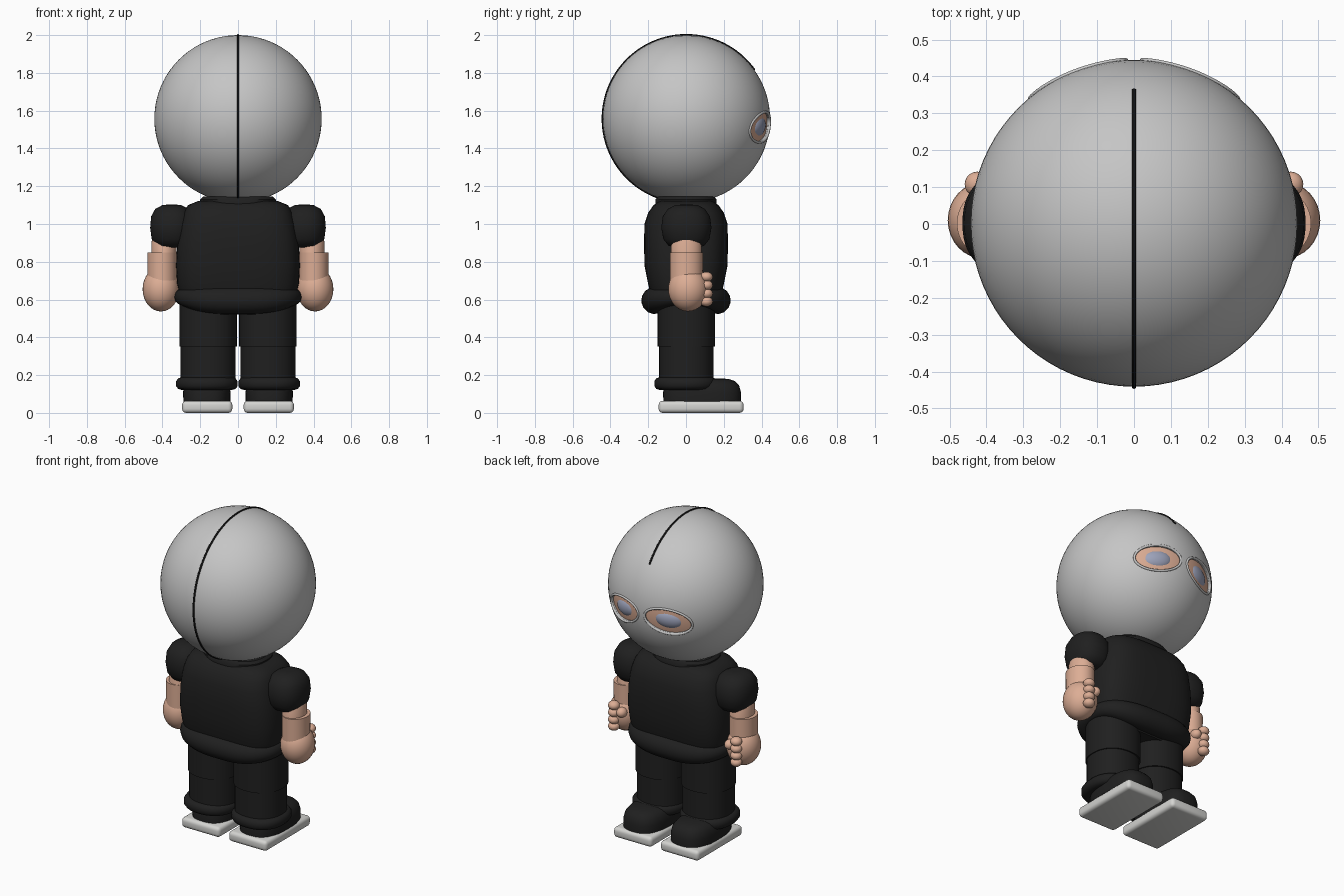
import bpy, bmesh
from math import sin, cos, pi, radians, copysign
from mathutils import Vector, Quaternion

cube = bpy.data.objects.get("Cube")
if cube:
    bpy.data.objects.remove(cube, do_unlink=True)


def material(name, rgb):
    m = bpy.data.materials.new(name)
    m.use_nodes = True
    m.diffuse_color = (*rgb, 1)
    m.node_tree.nodes["Principled BSDF"].inputs["Base Color"].default_value = (*rgb, 1)
    return m


GREY = material("mask grey", (0.56, 0.56, 0.56))
BLACK = material("black cloth", (0.014, 0.014, 0.014))
SEAM = material("seam black", (0.005, 0.005, 0.005))
SKIN = material("skin", (0.72, 0.42, 0.3))
EYE = material("eye slate blue", (0.34, 0.37, 0.5))
SOLE = material("sole white", (0.66, 0.66, 0.64))


def finish(bm, name, mat, angle=40):
    bmesh.ops.recalc_face_normals(bm, faces=bm.faces)
    me = bpy.data.meshes.new(name)
    bm.to_mesh(me)
    bm.free()
    me.materials.append(mat)
    ob = bpy.data.objects.new(name, me)
    bpy.context.collection.objects.link(ob)
    smooth(ob, angle)
    return ob


def smooth(ob, angle=40):
    bpy.ops.object.select_all(action='DESELECT')
    ob.select_set(True)
    bpy.context.view_layer.objects.active = ob
    bpy.ops.object.shade_smooth_by_angle(angle=radians(angle))


def ball(name, mat, loc, size, rot=None, seg=32):
    bm = bmesh.new()
    bmesh.ops.create_uvsphere(bm, u_segments=seg, v_segments=seg // 2, radius=1)
    bmesh.ops.scale(bm, vec=size, verts=bm.verts)
    if rot:
        bmesh.ops.transform(bm, matrix=rot.to_matrix().to_4x4(), verts=bm.verts)
    bmesh.ops.translate(bm, vec=loc, verts=bm.verts)
    return finish(bm, name, mat)


def oval(t, hx, hy, power):
    c, s = cos(t), sin(t)
    return (copysign(abs(c) ** (2 / power), c) * hx,
            copysign(abs(s) ** (2 / power), s) * hy)


def loft(name, mat, centre, sections, power=2, n=48):
    """Stack of rounded outlines: sections are (z, half width, half depth)."""
    bm = bmesh.new()
    rings = []
    for z, hx, hy in sections:
        pts = [oval(2 * pi * i / n, hx, hy, power) for i in range(n)]
        rings.append([bm.verts.new((centre[0] + x, centre[1] + y, z)) for x, y in pts])
    for a, b in zip(rings, rings[1:]):
        for i in range(n):
            j = (i + 1) % n
            bm.faces.new((a[i], a[j], b[j], b[i]))
    bm.faces.new(rings[0])
    bm.faces.new(rings[-1])
    return finish(bm, name, mat)


def tube(name, mat, pts, radius, closed=False, radii=None):
    cu = bpy.data.curves.new(name, 'CURVE')
    cu.dimensions = '3D'
    cu.bevel_depth = radius
    cu.bevel_resolution = 5
    cu.use_fill_caps = True
    sp = cu.splines.new('POLY')
    sp.points.add(len(pts) - 1)
    sp.use_cyclic_u = closed
    for i, p in enumerate(pts):
        sp.points[i].co = (*p, 1)
        sp.points[i].radius = radii[i] if radii else 1
    ob = bpy.data.objects.new(name, cu)
    bpy.context.collection.objects.link(ob)
    cu.materials.append(mat)
    for s in cu.splines:
        s.use_smooth = True
    return ob


# Head: grey mask over a skin-coloured face
C = Vector((0, 0.002, 1.557))
R = 0.443
mask = ball("mask", GREY, C, (R, R, R), seg=80)
ball("face", SKIN, C, (0.429,) * 3, seg=64)

# Seam from the nape over the crown
arc = [radians(-165 + (165 + 54.5) * i / 60) for i in range(61)]
tube("mask_seam", SEAM, [C + Vector((0, sin(a), cos(a))) * R for a in arc], 0.006)

# Eye openings, rims and eyeballs
for side, s in (("left", 1), ("right", -1)):
    n = Vector((s * 0.16, 0.41, -0.045)).normalized()
    rot = n.to_track_quat('Z', 'Y') @ Quaternion((0, 0, 1), s * 0.15)
    bm = bmesh.new()
    bmesh.ops.create_cone(bm, cap_ends=True, segments=48, radius1=1, radius2=1, depth=1)
    bmesh.ops.scale(bm, vec=(0.138, 0.073, 0.16), verts=bm.verts)
    bmesh.ops.transform(bm, matrix=rot.to_matrix().to_4x4(), verts=bm.verts)
    bmesh.ops.translate(bm, vec=C + n * 0.46, verts=bm.verts)
    cutter = finish(bm, "eye_cutter", GREY)
    cutter.hide_render = True
    mod = mask.modifiers.new("eye_hole", 'BOOLEAN')
    mod.object = cutter
    mod.operation = 'DIFFERENCE'
    mod.solver = 'EXACT'
    bpy.context.view_layer.objects.active = mask
    bpy.ops.object.modifier_apply(modifier=mod.name)
    bpy.data.objects.remove(cutter, do_unlink=True)
    rim = []
    for i in range(48):
        t = 2 * pi * i / 48
        q = rot @ Vector((0.141 * cos(t), 0.076 * sin(t), 0.42))
        rim.append(C + q.normalized() * (R - 0.001))
    tube(side + "_eye_rim", GREY, rim, 0.007, closed=True)
    ball(side + "_eyeball", EYE, C + n * 0.402, (0.088, 0.058, 0.038), rot)
smooth(mask, 30)

# Shirt with collar and rolled hem
loft("shirt", BLACK, (0, 0),
     [(0.52, 0.25, 0.14), (0.6, 0.3, 0.18), (0.68, 0.322, 0.2), (0.78, 0.328, 0.22),
      (0.9, 0.322, 0.222), (1.0, 0.305, 0.22), (1.06, 0.288, 0.2), (1.1, 0.265, 0.172),
      (1.122, 0.21, 0.14)], power=3.4, n=64)
loft("collar", BLACK, (0, 0),
     [(1.09, 0.18, 0.15), (1.1, 0.2, 0.162), (1.13, 0.2, 0.162),
      (1.145, 0.185, 0.15), (1.145, 0.12, 0.1)], power=2.4)
path, widths = [], []
for i in range(64):
    t = 2 * pi * i / 64
    x, y = oval(t, 0.293, 0.165, 3)
    path.append((x, y, 0.615 - 0.02 * sin(t) ** 2))
    widths.append(0.045 + 0.027 * sin(t) ** 2)
tube("shirt_hem", BLACK, path, 1, closed=True, radii=widths)

for side, s in (("left", 1), ("right", -1)):
    # Arm, hand and fingers
    loft(side + "_sleeve", BLACK, (s * 0.35, 0.002),
         [(0.875, 0.05, 0.06), (0.885, 0.085, 0.095), (0.92, 0.107, 0.122),
          (0.98, 0.115, 0.133), (1.04, 0.11, 0.125), (1.08, 0.088, 0.098),
          (1.1, 0.05, 0.06), (1.103, 0.02, 0.02)], power=2.3)
    loft(side + "_upper_arm", SKIN, (s * 0.392, 0.002),
         [(0.8, 0.067, 0.081), (0.9, 0.067, 0.081), (0.945, 0.055, 0.06)])
    loft(side + "_forearm", SKIN, (s * 0.402, 0.002),
         [(0.65, 0.078, 0.086), (0.848, 0.078, 0.088)])
    ball(side + "_hand", SKIN, (s * 0.408, 0.01, 0.655), (0.097, 0.104, 0.118))
    for k, z in enumerate((0.59, 0.632, 0.676, 0.72)):
        ball(f"{side}_finger_{k + 1}", SKIN, (s * 0.425, 0.108, z), (0.034, 0.034, 0.027), seg=20)
    ball(side + "_thumb", SKIN, (s * 0.375, 0.1, 0.685), (0.03, 0.036, 0.03), seg=20)

    # Trouser leg with cuff
    x = s * 0.158
    loft(side + "_thigh", BLACK, (x, 0.002), [(0.352, 0.152, 0.152), (0.62, 0.152, 0.152)], power=2.2)
    loft(side + "_shin", BLACK, (x, 0.002), [(0.14, 0.146, 0.144), (0.353, 0.146, 0.144)], power=2.2)
    loft(side + "_cuff", BLACK, (x + s * 0.007, -0.002),
         [(0.122, 0.135, 0.14), (0.127, 0.152, 0.155), (0.142, 0.163, 0.166),
          (0.167, 0.163, 0.166), (0.183, 0.152, 0.155), (0.188, 0.135, 0.14)], power=2.3)

    # Shoe and bevelled sole
    loft(side + "_shoe", BLACK, (s * 0.165, 0.085),
         [(0.06, 0.124, 0.205), (0.11, 0.126, 0.206), (0.145, 0.118, 0.196),
          (0.168, 0.1, 0.175), (0.18, 0.07, 0.14), (0.183, 0.03, 0.08)], power=2.8)
    bm = bmesh.new()
    bmesh.ops.create_cube(bm, size=1)
    bmesh.ops.scale(bm, vec=(0.266, 0.45, 0.064), verts=bm.verts)
    bmesh.ops.translate(bm, vec=(s * 0.163, 0.08, 0.032), verts=bm.verts)
    bmesh.ops.bevel(bm, geom=bm.edges[:], offset=0.022, segments=4, profile=0.5, affect='EDGES')
    finish(bm, side + "_sole", SOLE)
